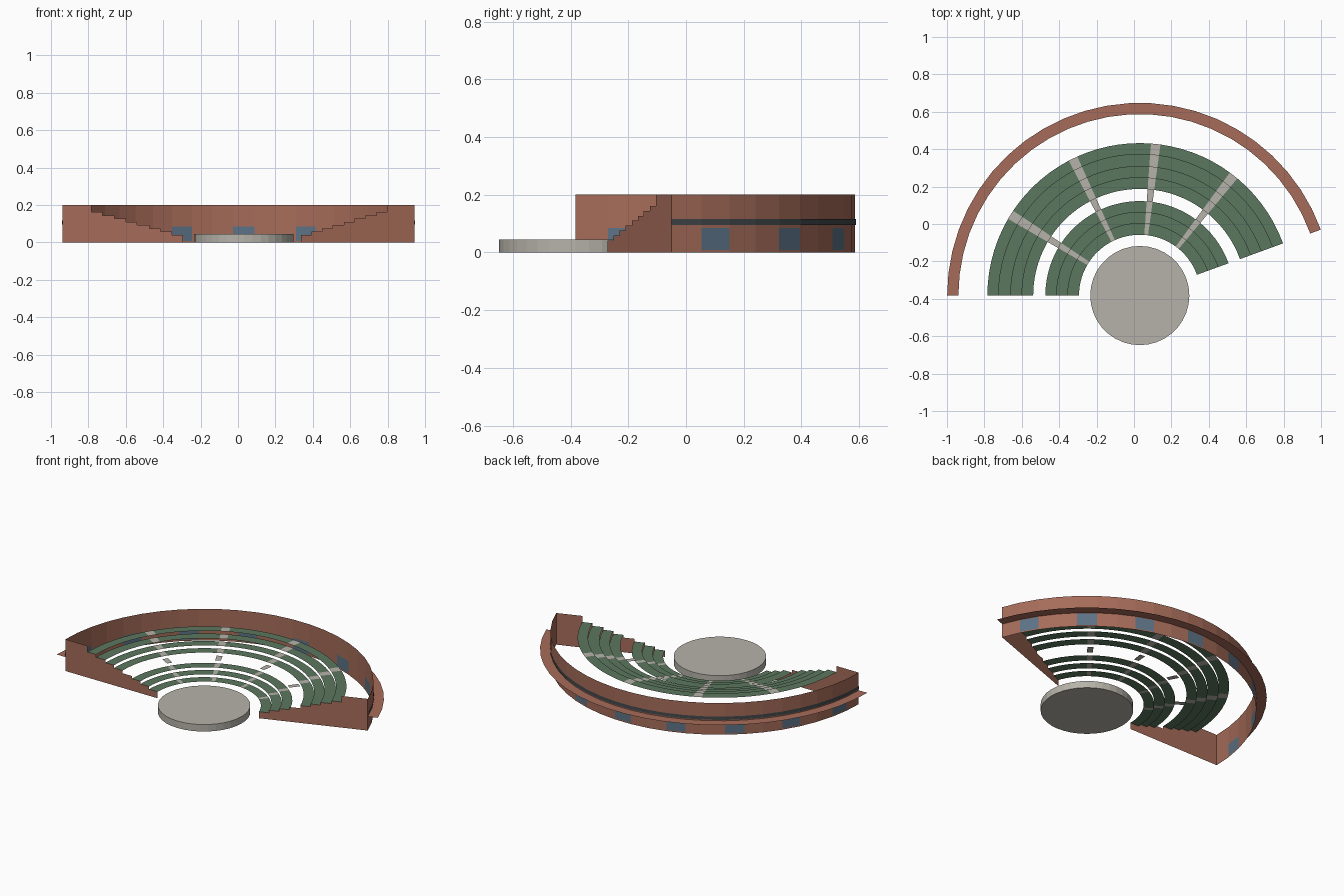
import bpy
from math import cos, sin, radians

cube = bpy.data.objects.get("Cube")
if cube:
    bpy.data.objects.remove(cube)

CX, CY = 0.031, -0.3825          # centre of the arcs
START, END = 20, 180             # sweep of the seating, in degrees
WALL_R, WALL_H = 0.97, 0.2
INNER = [0.325, 0.385, 0.445, 0.505]
OUTER = [0.57, 0.63, 0.69, 0.755, 0.815]
RADII = INNER + OUTER            # the step after INNER is the open walkway
WALKWAY = len(INNER) - 1
LEVELS = [0.041 + 0.0172 * i for i in range(len(RADII) - 1)]


def material(name, rgb):
    m = bpy.data.materials.new(name)
    m.use_nodes = True
    color = (*rgb, 1)
    m.diffuse_color = color
    bsdf = next(n for n in m.node_tree.nodes if n.type == 'BSDF_PRINCIPLED')
    bsdf.inputs["Base Color"].default_value = color
    return m


BRICK = material("brick red", (0.38, 0.15, 0.10))
GREEN = material("seat green", (0.105, 0.185, 0.115))
STONE = material("pale stone", (0.47, 0.45, 0.40))
GLASS = material("blue glass", (0.11, 0.17, 0.24))
SLATE = material("dark slate", (0.055, 0.065, 0.07))


def polar(r, deg, z):
    a = radians(deg)
    return (CX + r * cos(a), CY + r * sin(a), z)


def make(name, verts, faces, *mats):
    mesh = bpy.data.meshes.new(name)
    mesh.from_pydata(verts, [], faces)
    for m in mats:
        mesh.materials.append(m)
    mesh.update()
    obj = bpy.data.objects.new(name, mesh)
    bpy.context.collection.objects.link(obj)
    return obj


def sweep(name, profile, angles, *mats):
    """Sweep an (r, z) profile along the angles; faces run angle by angle."""
    n = len(profile)
    verts = [polar(r, a, z) for a in angles for r, z in profile]
    faces = [(i * n + j, i * n + j + 1, (i + 1) * n + j + 1, (i + 1) * n + j)
             for i in range(len(angles) - 1) for j in range(n - 1)]
    return make(name, verts, faces, *mats)


# Round stage
bpy.ops.mesh.primitive_cylinder_add(vertices=36, radius=0.265, depth=0.044,
                                    location=(CX, CY, 0.022))
stage = bpy.context.object
stage.name = "stage"
stage.data.materials.append(STONE)

# Outer wall with a window in every third facet
FACETS = 24
arc = [START + (END - START) * i / FACETS for i in range(FACETS + 1)]
heights = [0, 0.008, 0.084, WALL_H]
wall = sweep("outer_wall", [(WALL_R, z) for z in heights], arc, BRICK, GLASS)
wall.data.flip_normals()
bands = len(heights) - 1
for p in wall.data.polygons:
    facet, band = divmod(p.index, bands)
    p.material_index = int(band == 1 and facet % 3 == 1)

# Dark strip around the outside, and the thin canopy below it
strip = sweep("wall_strip", [(WALL_R + 0.003, 0.095), (WALL_R + 0.003, 0.116)], arc, SLATE)
strip.data.flip_normals()
sweep("canopy", [(WALL_R, 0.088), (WALL_R + 0.06, 0.088)], arc, BRICK)

# Curved seat rows, each split into seating and aisle faces
SECTOR, HALF_AISLE, PARTS = 32, 1.8, 7
aisles = list(range(START + SECTOR, END, SECTOR))
edges = [START] + [a + s for a in aisles for s in (-HALF_AISLE, HALF_AISLE)] + [END]
angles = [START]
for lo, hi in zip(edges, edges[1:]):
    parts = 1 if hi - lo < 5 else PARTS
    angles += [lo + (hi - lo) * (k + 1) / parts for k in range(parts)]


def is_aisle(a):
    return any(abs(a - c) < HALF_AISLE for c in aisles)


for i, z in enumerate(LEVELS):
    tread = [(RADII[i], z), (RADII[i + 1], z)]
    if i == WALKWAY:
        # Open walkway, crossed only by the aisles
        for k, a in enumerate(aisles):
            sweep(f"walkway_step_{k + 1}", tread, [a - HALF_AISLE, a + HALF_AISLE], STONE)
        continue
    row = sweep(f"seat_row_{i + 1}", tread, angles, GREEN, STONE)
    for p in row.data.polygons:
        middle = (angles[p.index] + angles[p.index + 1]) / 2
        p.material_index = int(is_aisle(middle))

# Stepped end walls closing both sides
outline = [(WALL_R, 0), (WALL_R, WALL_H), (RADII[-1], WALL_H)]
for i in reversed(range(len(LEVELS))):
    outline += [(RADII[i + 1], LEVELS[i]), (RADII[i], LEVELS[i])]
outline.append((RADII[0], 0))
for name, a in (("left_end_wall", START), ("right_end_wall", END)):
    end = make(name, [polar(r, a, z) for r, z in outline],
               [tuple(range(len(outline)))], BRICK)
    if a == START:
        end.data.flip_normals()
